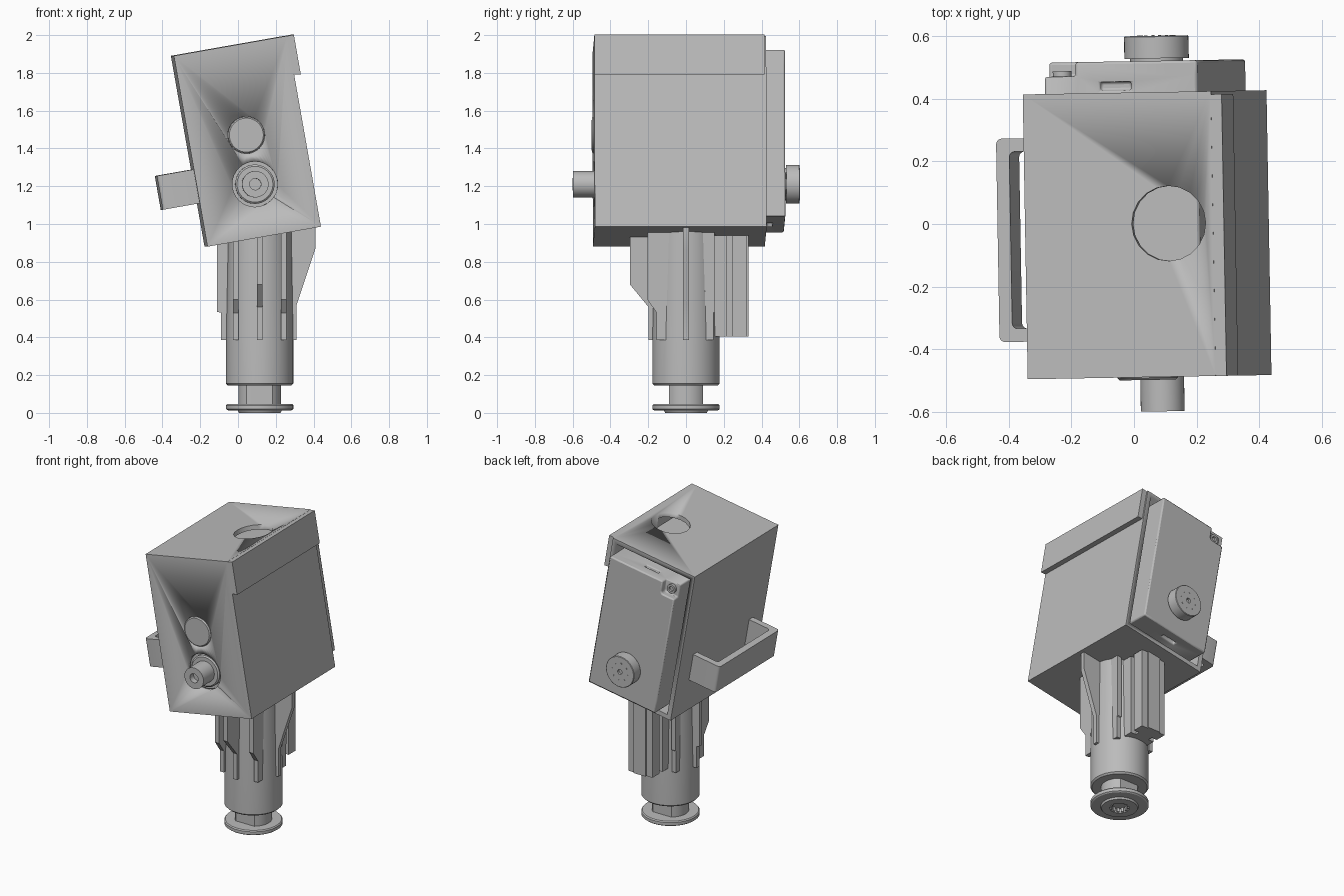
import bpy, bmesh
from math import radians, pi, cos, sin
from mathutils import Matrix, Vector

cube = bpy.data.objects.get("Cube")
if cube:
    bpy.data.objects.remove(cube, do_unlink=True)

grey = bpy.data.materials.new("plain grey")
grey.use_nodes = True
grey.diffuse_color = (0.5, 0.5, 0.5, 1)
grey.node_tree.nodes["Principled BSDF"].inputs["Base Color"].default_value = (0.5, 0.5, 0.5, 1)

# Tilted frame of the housing: x across, y depth, z up from its lower corner
HOUSING = (Matrix.Rotation(radians(1), 4, 'Z') @ Matrix.Translation((-0.17, 0, 0.88))
           @ Matrix.Rotation(radians(-10), 4, 'Y'))
MAST_X = 0.115


def finish(name, bm, matrix):
    bmesh.ops.remove_doubles(bm, verts=bm.verts, dist=1e-5)
    bm.transform(matrix)
    bmesh.ops.recalc_face_normals(bm, faces=bm.faces)
    mesh = bpy.data.meshes.new(name)
    bm.to_mesh(mesh)
    bm.free()
    mesh.materials.append(grey)
    ob = bpy.data.objects.new(name, mesh)
    bpy.context.collection.objects.link(ob)
    bpy.ops.object.select_all(action='DESELECT')
    ob.select_set(True)
    bpy.context.view_layer.objects.active = ob
    bpy.ops.object.shade_smooth_by_angle(angle=radians(30))
    return ob


def prism(name, pts, lo, hi, matrix=Matrix(), rounding=0):
    """Extrude an outline along local z, optionally rounding its corners."""
    bm = bmesh.new()
    low = [bm.verts.new((u, v, lo)) for u, v in pts]
    high = [bm.verts.new((u, v, hi)) for u, v in pts]
    bm.faces.new(low)
    bm.faces.new(high)
    for i in range(len(pts)):
        j = (i + 1) % len(pts)
        bm.faces.new((low[i], low[j], high[j], high[i]))
    if rounding:
        sides = [e for e in bm.edges if abs(e.verts[0].co.z - e.verts[1].co.z) > 1e-4]
        bmesh.ops.bevel(bm, geom=sides, offset=rounding, segments=4, affect='EDGES', profile=0.5)
    return finish(name, bm, matrix)


def box(name, x, y, z, matrix=Matrix()):
    return prism(name, [(x[0], y[0]), (x[1], y[0]), (x[1], y[1]), (x[0], y[1])], *z, matrix)


def lathe(name, profile, matrix, segs=40, flat=None):
    """Spin (radius, height) points about z; flat trims two opposite sides."""
    bm = bmesh.new()
    rings = []
    for r, z in profile:
        ring = []
        for i in range(segs):
            a = 2 * pi * i / segs
            y = r * sin(a)
            if flat:
                y = max(-flat, min(flat, y))
            ring.append(bm.verts.new((r * cos(a), y, z)))
        rings.append(ring)
    for p, q in zip(rings, rings[1:]):
        for i in range(segs):
            j = (i + 1) % segs
            bm.faces.new((p[i], p[j], q[j], q[i]))
    return finish(name, bm, matrix)


def rod(name, r, lo, hi, matrix, segs=32):
    return lathe(name, [(0, lo), (r, lo), (r, hi), (0, hi)], matrix, segs)


def facing(x, z, front=True):
    """Axis pointing out of the housing's front or back."""
    return (HOUSING @ Matrix.Translation((x, 0, z))
            @ Matrix.Rotation(radians(90 if front else -90), 4, 'X'))


def carve(ob, cutters, bevel=0):
    for c in cutters:
        c.hide_render = True
        m = ob.modifiers.new("cut", 'BOOLEAN')
        m.operation, m.solver, m.object = 'DIFFERENCE', 'EXACT', c
    if bevel:
        m = ob.modifiers.new("soft edge", 'BEVEL')
        m.width, m.segments, m.limit_method = bevel, 2, 'ANGLE'
    deps = bpy.context.evaluated_depsgraph_get()
    mesh = bpy.data.meshes.new_from_object(ob.evaluated_get(deps))
    ob.modifiers.clear()
    ob.data = mesh
    for c in cutters:
        bpy.data.objects.remove(c, do_unlink=True)


# Housing shell: open at the back, with holes in the top and front
W, H, MID = 0.61, 1.026, 0.305
shell = box("housing_shell", (0, W), (-0.49, 0.42), (0, H), HOUSING)
carve(shell, [
    box("cut_inside", (0.03, W - 0.03), (-0.46, 0.6), (0.03, H - 0.03), HOUSING),
    rod("cut_top_hole", 0.12, 0.9, 1.1, HOUSING @ Matrix.Translation((0.466, 0, 0)), 20),
    rod("cut_shaft_hole", 0.12, 0.4, 0.6, facing(MID, 0.282)),
    rod("cut_disc_hole", 0.098, 0.4, 0.6, facing(MID, 0.546))])

# Overhanging lip on the upper side edge
prism("side_lip", [(W - 0.005, 0.818), (0.645, 0.812), (0.645, H), (W - 0.005, H - 0.001)],
      -0.41, 0.49, HOUSING @ Matrix.Rotation(radians(90), 4, 'X'))

# Inner unit sticking out of the open back, with notched corners and slots
X0, X1, Z0, Z1 = 0.06, 0.555, 0.065, 0.962
unit = box("inner_unit", (X0, X1), (-0.44, 0.52), (Z0, Z1), HOUSING)
UPRIGHT = Matrix(((1, 0, 0, 0), (0, 0, 1, 0), (0, 1, 0, 0), (0, 0, 0, 1)))
cutters = []
for x, sx in ((X0, 1), (X1, -1)):
    for z, sz in ((Z0, 1), (Z1, -1)):
        a, b, n = 0.1, 0.085, 0.02
        outline = [(-n, -n), (a, -n), (a, b), (-n, b)]
        cutters.append(prism("cut_corner", [(x + sx * u, z + sz * v) for u, v in outline],
                             0.475, 0.6, HOUSING @ UPRIGHT, 0.018))
for z in (Z0, Z1):
    cutters.append(box("cut_slot", (0.24, 0.34), (0.428, 0.455), (z - 0.02, z + 0.02), HOUSING))
carve(unit, cutters, 0.008)

# Screws in the corner notches
for x in (X0 + 0.05, X1 - 0.05):
    for z in (Z0 + 0.042, Z1 - 0.042):
        lathe("cover_screw", [(0, 0.47), (0.03, 0.47), (0.03, 0.492), (0.016, 0.492),
                              (0.016, 0.478), (0, 0.478)], facing(x, z, False), 20)

# Back knob on a neck, with a ring of small studs
lathe("back_knob", [(0, 0.5), (0.085, 0.5), (0.085, 0.528), (0.103, 0.528), (0.103, 0.597),
                    (0.1, 0.6), (0.016, 0.6), (0.016, 0.585), (0, 0.585)],
      facing(MID, 0.282, False))
for i in range(8):
    a = 2 * pi * i / 8
    rod("knob_stud", 0.005, 0.598, 0.602,
        facing(MID + 0.058 * cos(a), 0.282 + 0.058 * sin(a), False), 8)

# Front shaft and round window
lathe("front_shaft", [(0, 0.43), (0.104, 0.43), (0.104, 0.475), (0.095, 0.482), (0.07, 0.482),
                      (0.07, 0.6), (0.03, 0.6), (0.03, 0.56), (0, 0.56)], facing(MID, 0.282))
lathe("front_disc", [(0, 0.44), (0.097, 0.44), (0.097, 0.492), (0.09, 0.499), (0, 0.499)],
      facing(MID, 0.546))

# Side handle
T = 0.042
prism("side_handle", [(0.02, -0.37), (-0.197, -0.37), (-0.197, 0.28), (0.02, 0.28),
                      (0.02, 0.28 - T), (T - 0.197, 0.28 - T), (T - 0.197, T - 0.37),
                      (0.02, T - 0.37)], 0.233, 0.415, HOUSING, 0.018)


def floor(x):
    """Height just inside the housing's sloping underside."""
    return 0.89 + 0.176 * (x + 0.17)


# Mast tube and foot
mast_at = Matrix.Translation((MAST_X, 0, 0))
tube = lathe("mast_tube", [(0, 0.145), (0.168, 0.145), (0.178, 0.155), (0.178, 0.4),
                           (0.168, 0.95), (0, 0.95)], mast_at, 48)
for v in tube.data.vertices:
    if v.co.z > 0.9:
        v.co.z = floor(v.co.x)
lathe("mast_neck", [(0, 0.04), (0.113, 0.04), (0.113, 0.15), (0, 0.15)], mast_at, 48, 0.09)
lathe("foot_flange", [(0, 0.03), (0.06, 0.03), (0.06, 0), (0.11, 0), (0.116, 0.012),
                      (0.17, 0.014), (0.178, 0.02), (0.178, 0.04), (0.172, 0.047),
                      (0, 0.047)], mast_at, 48)
for i in range(12):
    spin = mast_at @ Matrix.Rotation(2 * pi * i / 12, 4, 'Z')
    box("socket_tooth", (0.048, 0.065), (-0.007, 0.007), (0.003, 0.035), spin)


def rib(name, x, direction, low, high, z_start, z_full):
    """Upright rib whose reach grows from low to high between two heights."""
    d = Vector(direction)
    side = Vector((0, 0, 1)).cross(d)
    m = Matrix.Translation((x, 0, 0)) @ Matrix((d, (0, 0, 1), side)).transposed().to_4x4()
    pts = [(0.05, 0.385), (low, 0.385), (low, z_start), (high, z_full),
           (high, floor(x + d.x * high)), (0.05, floor(x + d.x * 0.05))]
    prism(name, pts, -0.015, 0.015, m)


rib("front_gusset", MAST_X, (0, -1, 0), 0.198, 0.297, 0.56, 0.68)
rib("left_gusset", MAST_X, (1, 0, 0), 0.195, 0.295, 0.57, 0.87)
rib("right_rib", MAST_X, (-1, 0, 0), 0.205, 0.225, 0.53, 0.535)
for x in (MAST_X - 0.127, MAST_X + 0.127):
    rib("front_corner_rib", x, (0, -1, 0), 0.155, 0.205, 0.53, 0.6)
    rib("back_corner_rib", x, (0, 1, 0), 0.145, 0.15, 0.53, 0.535)

# Slotted mounting rail on the back of the mast
RAIL = (0.405, floor(MAST_X))
for part, half, near, far in (("base", 0.09, 0.12, 0.215), ("web", 0.05, 0.2, 0.26),
                              ("head", 0.09, 0.245, 0.32), ("face", 0.045, 0.3, 0.33)):
    box("rail_" + part, (MAST_X - half, MAST_X + half), (near, far), RAIL)
